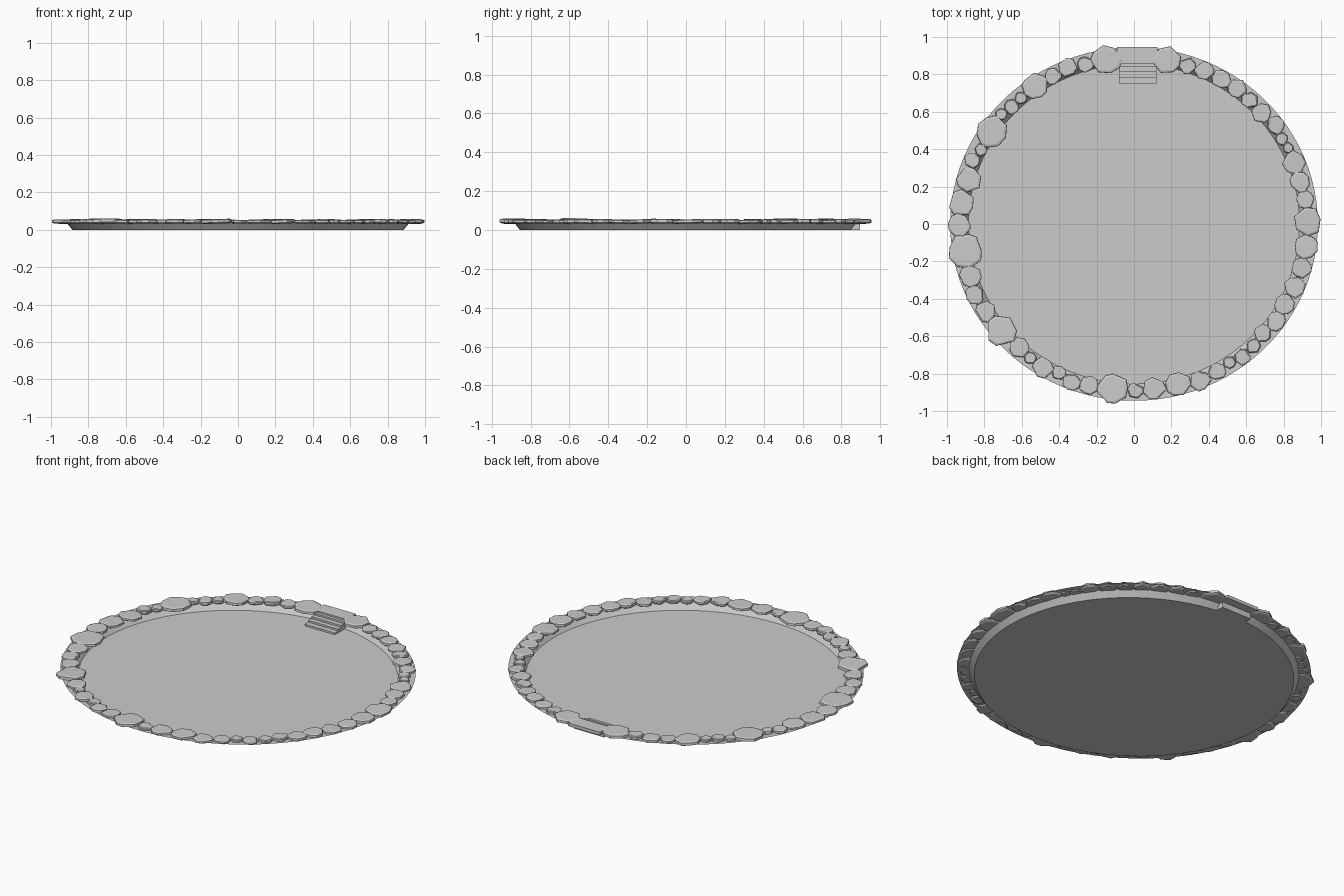
import bpy, bmesh, math, random

if "Cube" in bpy.data.objects:
    bpy.data.objects.remove(bpy.data.objects["Cube"])

random.seed(4)


def finish(bm, name, smooth=None):
    bmesh.ops.recalc_face_normals(bm, faces=bm.faces[:])
    me = bpy.data.meshes.new(name)
    bm.to_mesh(me)
    bm.free()
    ob = bpy.data.objects.new(name, me)
    bpy.context.collection.objects.link(ob)
    if smooth:
        bpy.ops.object.select_all(action='DESELECT')
        ob.select_set(True)
        bpy.context.view_layer.objects.active = ob
        bpy.ops.object.shade_smooth_by_angle(angle=math.radians(smooth))
    return ob


def loft(bm, rings, cap_top=False):
    """Bridge rings of points; cap the first ring and optionally the last."""
    loops = [[bm.verts.new(p) for p in ring] for ring in rings]
    n = len(loops[0])
    for a, b in zip(loops, loops[1:]):
        for i in range(n):
            j = (i + 1) % n
            bm.faces.new((a[i], a[j], b[j], b[i]))
    bm.faces.new(loops[0])
    if cap_top:
        bm.faces.new(loops[-1])


# Shallow oval basin: floor, flared wall and flat rim
bm = bmesh.new()
N = 96
profile = [(0.885, 0.855, 0.0), (0.917, 0.885, 0.038), (0.983, 0.945, 0.040)]
loft(bm, [[(a * math.cos(2 * math.pi * i / N), b * math.sin(2 * math.pi * i / N), z)
           for i in range(N)] for a, b, z in profile])
basin = finish(bm, "basin", 25)
for poly in basin.data.polygons:            # floor normal faces up
    if len(poly.vertices) > 4 and poly.normal.z < 0:
        basin.data.flip_normals()
        break


# Rim stones: half lengths (thousandths) per quarter, clockwise from the steps
quarters = [
    (83.6, -4.0, [74, 42, 50, 50, 50, 42, 52, 48, 32, 28, 60, 54, 46, 75]),
    (-4.0, -92.2, [62, 54, 56, 54, 52, 44, 40, 42, 34, 46, 54, 68, 60, 42]),
    (-92.2, -183.0, [82, 50, 48, 36, 56, 32, 52, 86, 56, 52, 56, 90, 58]),
    (-183.0, -265.7, [68, 66, 42, 32, 82, 30, 38, 32, 68, 44, 48, 44, 78]),
]


def stone(bm, angle, t, r):
    """Chipped flat boulder with a bevelled top, aligned to the rim."""
    cx, cy = 0.925 * math.cos(angle), 0.895 * math.sin(angle)
    off = random.uniform(-0.012, 0.012)
    n = random.choice((7, 8, 9))
    phase = random.random() * 6.28
    shape = []
    for i in range(n):
        u = phase + 2 * math.pi * (i + random.uniform(-0.25, 0.25)) / n
        k = random.uniform(0.98, 1.16)
        shape.append((r * k * math.cos(u) + off, t * k * math.sin(u)))
    top = 0.051 + 0.07 * r + random.uniform(-0.002, 0.003)
    tilt = random.uniform(-0.04, 0.04)
    ca, sa = math.cos(angle), math.sin(angle)

    def ring(s, z):
        return [(cx + s * (p * ca - q * sa), cy + s * (p * sa + q * ca), z + tilt * q * s)
                for p, q in shape]
    loft(bm, [ring(0.82, 0.033), ring(1.0, 0.039), ring(0.98, top - 0.004),
              ring(0.84, top)], True)


bm = bmesh.new()
for start, end, halves in quarters:
    total = sum(halves)
    pos = 0
    for h in halves:
        a = math.radians(start + (end - start) * (pos + h / 2) / total)
        stone(bm, a, h / 1000, 0.9 * h / 1000 + 0.003)
        pos += h
finish(bm, "rim_stones")


# Boxes given by their limits
def box(bm, x0, x1, y0, y1, z0, z1):
    loft(bm, [[(x0, y0, z), (x1, y0, z), (x1, y1, z), (x0, y1, z)] for z in (z0, z1)], True)


# Steps down into the basin, one stepped side profile pushed across x
bm = bmesh.new()
side = [(0.895, 0.0), (0.752, 0.0)]
treads = [0.752, 0.783, 0.812, 0.840, 0.862]
for i, (y, y_next) in enumerate(zip(treads, treads[1:])):
    z = 0.011 * (i + 1)
    side += [(y, z), (y_next, z)]
side += [(0.895, 0.044)]
loft(bm, [[(x, y, z) for y, z in side] for x in (-0.08, 0.12)], True)
finish(bm, "steps")

# Flat slab at the head of the steps
bm = bmesh.new()
box(bm, -0.09, 0.125, 0.858, 0.947, 0.034, 0.053)
finish(bm, "threshold_slab")
